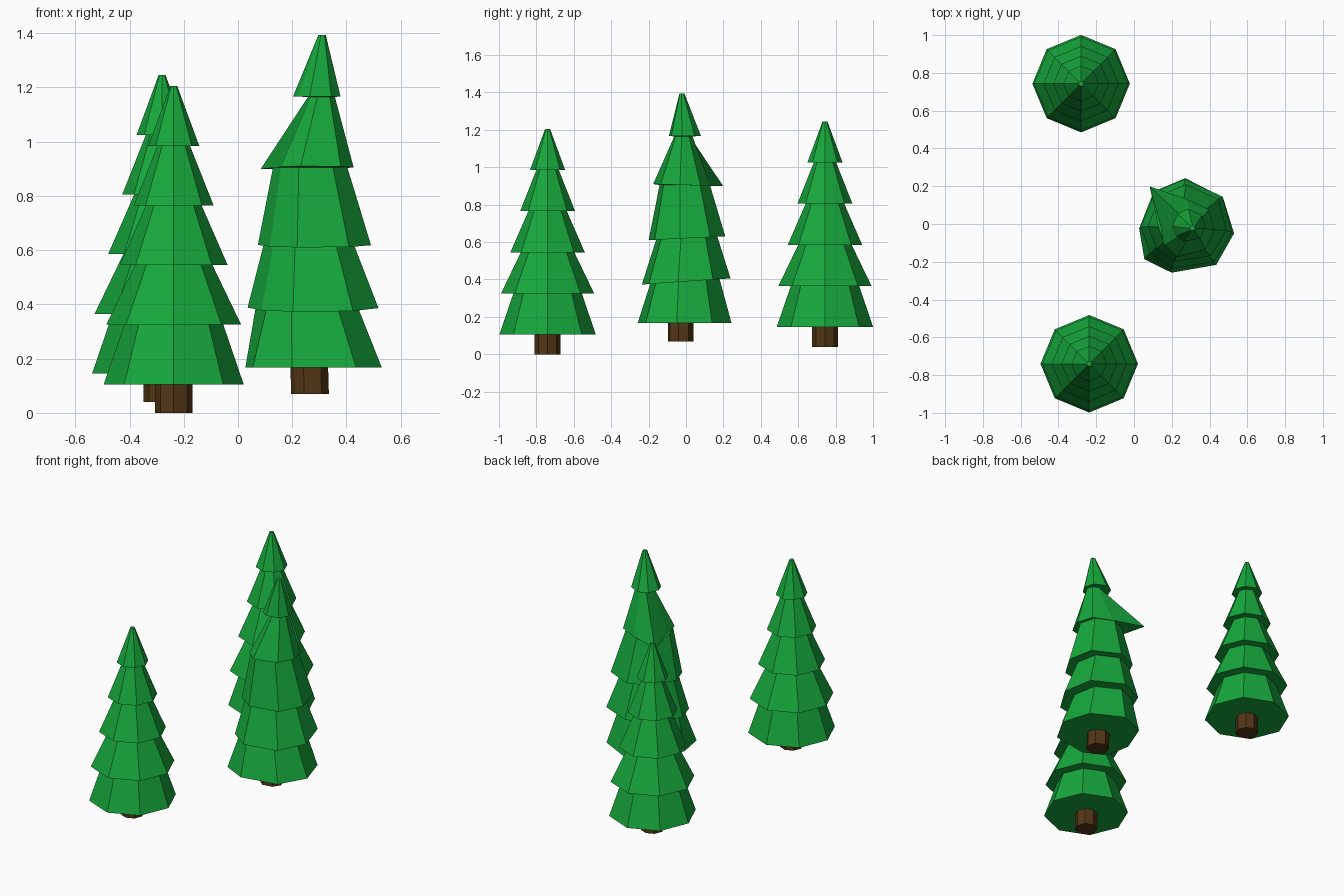
import bpy, bmesh
from math import sin, cos, radians

if "Cube" in bpy.data.objects:
    bpy.data.objects.remove(bpy.data.objects["Cube"])


def material(name, color):
    m = bpy.data.materials.new(name)
    m.diffuse_color = color
    m.use_nodes = True
    m.node_tree.nodes["Principled BSDF"].inputs["Base Color"].default_value = m.diffuse_color
    return m


GREEN = material("foliage_green", (0.008, 0.39, 0.045, 1))
BROWN = material("bark_brown", (0.085, 0.037, 0.008, 1))
REGULAR = [45 * i for i in range(8)]
WARPED = [-9, 38, 92, 134, 183, 218, 252, 307]


def ring(x, y, z, r, angles=REGULAR, tilt=0, scale=(1,) * 8):
    """Eight-sided loop; tilt raises it toward +y, scale varies each corner."""
    out = []
    for a, s in zip(angles, scale):
        dx, dy = r * s * cos(radians(a)), r * s * sin(radians(a))
        out.append((x + dx, y + dy, z + tilt * dy))
    return out


def loft(name, rings, mat):
    """Skin a stack of loops and cap both ends."""
    bm = bmesh.new()
    loops = [[bm.verts.new(p) for p in r] for r in rings]
    for a, b in zip(loops, loops[1:]):
        for i in range(8):
            j = (i + 1) % 8
            bm.faces.new((a[i], a[j], b[j], b[i]))
    bm.faces.new(loops[0][::-1])
    bm.faces.new(loops[-1])
    bmesh.ops.recalc_face_normals(bm, faces=bm.faces[:])
    me = bpy.data.meshes.new(name)
    bm.to_mesh(me)
    bm.free()
    me.materials.append(mat)
    ob = bpy.data.objects.new(name, me)
    bpy.context.collection.objects.link(ob)
    return ob


# Two straight trees: each tier is a skirt radius and the narrower radius at its top
TIERS = [(0.258, 0.183), (0.249, 0.143), (0.199, 0.103), (0.147, 0.06), (0.094, 0.013)]


def straight_tree(name, x, y, z):
    loft(name + "_trunk", [ring(x, y, z, 0.069), ring(x, y, z + 0.105, 0.069)], BROWN)
    rings = []
    for i, (low, high) in enumerate(TIERS):
        base = z + 0.105 + 0.22 * i
        rings += [ring(x, y, base, low), ring(x, y, base + 0.22, high)]
    loft(name + "_foliage", rings, GREEN)


straight_tree("front_tree", -0.237, -0.74, 0.0)
straight_tree("back_tree", -0.28, 0.743, 0.04)

# Crooked middle tree: uneven skirts, one branch corner pulled outward
loft("crooked_tree_trunk", [ring(0.266, -0.03, 0.069, 0.07, WARPED),
                            ring(0.263, -0.03, 0.17, 0.07, WARPED)], BROWN)
UNEVEN = (1, 0.96, 1, 1, 1, 1.13, 1.03, 1.02)
PULLED = (0.96, 0.95, 0.95, 1.95, 0.95, 1.08, 1.17, 1.05)
crooked = [
    ring(0.28, -0.01, 0.168, 0.253, WARPED, 0.0, UNEVEN),
    ring(0.255, -0.01, 0.39, 0.19, WARPED, 0.06),
    ring(0.278, -0.005, 0.389, 0.243, WARPED, 0.07),
    ring(0.262, 0.0, 0.62, 0.168, WARPED, 0.05),
    ring(0.283, 0.0, 0.62, 0.21, WARPED, 0.05),
    ring(0.267, -0.01, 0.905, 0.138, WARPED),
    ring(0.285, -0.01, 0.905, 0.149, WARPED, -0.03, PULLED),
    ring(0.308, -0.015, 1.165, 0.05, WARPED),
    ring(0.291, -0.008, 1.167, 0.088, WARPED),
    ring(0.31, -0.022, 1.393, 0.014, WARPED),
]
loft("crooked_tree_foliage", crooked, GREEN)
